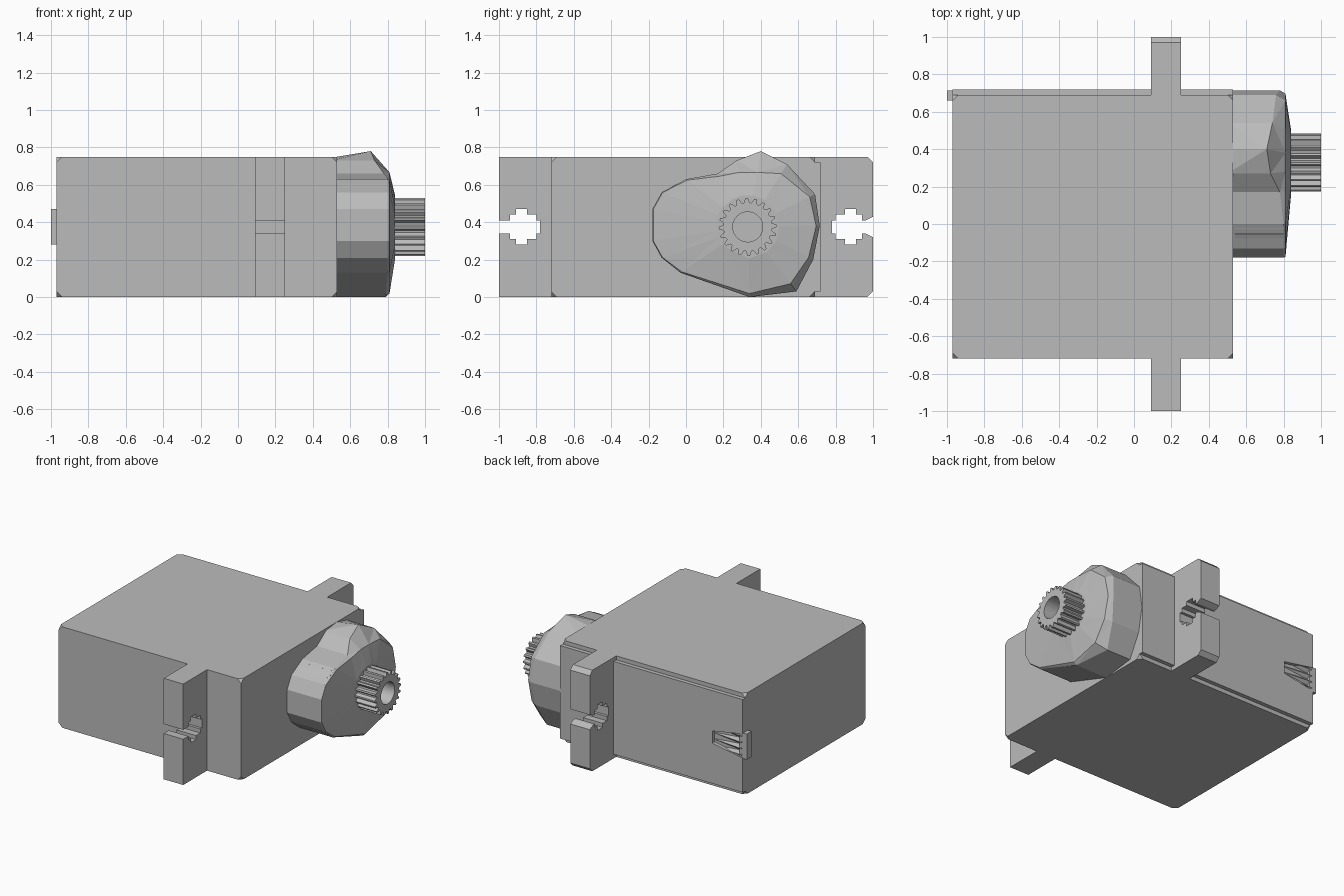
import bpy, bmesh
from math import cos, sin, pi, radians, hypot
from mathutils import Matrix, Vector

if "Cube" in bpy.data.objects:
    bpy.data.objects.remove(bpy.data.objects["Cube"], do_unlink=True)

grey = bpy.data.materials.new("light grey plastic")
grey.use_nodes = True
grey.diffuse_color = (0.5, 0.5, 0.5, 1)
grey.node_tree.nodes["Principled BSDF"].inputs["Base Color"].default_value = grey.diffuse_color


def finish(name, bm):
    bmesh.ops.recalc_face_normals(bm, faces=bm.faces[:])
    mesh = bpy.data.meshes.new(name)
    bm.to_mesh(mesh)
    bm.free()
    mesh.materials.append(grey)
    obj = bpy.data.objects.new(name, mesh)
    bpy.context.collection.objects.link(obj)
    return obj


def box(name, lo, hi, corner=0):
    lo, hi = Vector(lo), Vector(hi)
    bm = bmesh.new()
    bmesh.ops.create_cube(bm, size=1, matrix=Matrix.Translation((lo + hi) / 2)
                          @ Matrix.Diagonal((*(hi - lo), 1)))
    if corner:
        bmesh.ops.bevel(bm, geom=bm.verts[:], offset=corner, affect='VERTICES', segments=1)
    return finish(name, bm)


def loft(bm, rings):
    """Join successive rings of points and return their vertices."""
    rows = [[bm.verts.new(p) for p in ring] for ring in rings]
    for a, b in zip(rows, rows[1:]):
        for i in range(len(a)):
            j = (i + 1) % len(a)
            bm.faces.new((a[i], a[j], b[j], b[i]))
    return rows


def prism_x(name, profile, x0, x1):
    bm = bmesh.new()
    rows = loft(bm, [[(x, y, z) for y, z in profile] for x in (x0, x1)])
    for row in rows:
        bm.faces.new(row)
    return finish(name, bm)


# Case with nipped corners, and a slightly raised cover on the back
box("case", (-0.97, -0.72, 0), (0.53, 0.69, 0.75), corner=0.03)
cover = box("back_cover", (-0.97, 0.68, 0.03), (0.53, 0.72, 0.72))

# Tapered cable pocket in the cover
bm = bmesh.new()
rows = loft(bm, [[(-1.0, y, 0.28), (-0.72, y, 0.33), (-0.72, y, 0.42), (-1.0, y, 0.47)]
                 for y in (0.695, 0.75)])
for row in rows:
    bm.faces.new(row)
pocket = finish("cable_pocket_cutter", bm)
pocket.hide_render = True
pocket.hide_viewport = True
cut = cover.modifiers.new("pocket", 'BOOLEAN')
cut.object = pocket
cut.solver = 'EXACT'

# Cable stub and its pointed strands
box("cable_stub", (-1.0, 0.66, 0.28), (-0.94, 0.715, 0.47))
for i in range(4):
    z = 0.305 + i * 0.047
    bm = bmesh.new()
    bmesh.ops.create_cone(bm, segments=4, radius1=0.025, radius2=0.002, depth=0.24, cap_ends=True,
                          matrix=Matrix.Translation((-0.84, 0.695, z)) @ Matrix.Rotation(pi / 2, 4, 'Y'))
    finish(f"cable_strand_{i + 1}", bm)

# Mounting ears with stepped screw slots
lower_slot = [(0.94, 0.34), (0.94, 0.31), (0.91, 0.31), (0.91, 0.28), (0.85, 0.28),
              (0.85, 0.31), (0.80, 0.31), (0.80, 0.34), (0.78, 0.34)]
for side, name in ((1, "back_ear"), (-1, "front_ear")):
    edge = [(0.66, 0), (0.97, 0), (1, 0.03), (1, 0.32), (0.96, 0.34)] if side > 0 else \
           [(0.66, 0), (1, 0), (1, 0.34)]
    half = edge + lower_slot
    profile = half + [(y, 0.75 - z) for y, z in reversed(half)]
    prism_x(name, [(side * y, z) for y, z in profile], 0.09, 0.25)

# Faceted gearbox: y, z, shoulder x, rim scale about the shaft
CY, CZ = 0.33, 0.375
outline = [(-0.18, 0.30, 0.80, 0.99), (-0.13, 0.21, 0.80, 0.99), (-0.03, 0.13, 0.80, 0.98),
           (0.34, 0.0, 0.79, 0.95), (0.59, 0.03, 0.73, 0.88), (0.68, 0.20, 0.76, 0.93),
           (0.715, 0.38, 0.78, 0.95), (0.69, 0.55, 0.76, 0.92), (0.54, 0.71, 0.74, 0.85),
           (0.40, 0.78, 0.71, 0.72), (0.27, 0.73, 0.73, 0.82), (0.17, 0.66, 0.78, 0.95),
           (0.0, 0.63, 0.80, 0.98), (-0.13, 0.56, 0.80, 0.99), (-0.18, 0.47, 0.80, 0.99)]
base, shoulder, rim, collar = [], [], [], []
for y, z, xs, k in outline:
    dy, dz = y - CY, z - CZ
    r = hypot(dy, dz)
    base.append((0.5, y, min(z, 0.745)))
    shoulder.append((xs, y, z))
    rim.append((0.81, CY + dy * k, CZ + dz * k))
    collar.append((0.84, CY + dy / r * 0.17, CZ + dz / r * 0.17))
bm = bmesh.new()
rows = loft(bm, [base, shoulder, rim, collar])
bm.faces.new(rows[0])
bm.faces.new(rows[-1])
bmesh.ops.triangulate(bm, faces=bm.faces[:])
finish("gearbox", bm)

# Grip ridges around the narrow end of the gearbox
for sign in (-1, 1):
    for i in range(4):
        a = radians(30 + i * 14) * sign
        bm = bmesh.new()
        place = (Matrix.Translation((0.67, 0.07 - 0.24 * cos(a), 0.38 + 0.24 * sin(a)))
                 @ Matrix.Rotation(-a, 4, 'X') @ Matrix.Diagonal((0.26, 0.03, 0.03, 1)))
        bmesh.ops.create_cube(bm, size=1, matrix=place)
        finish(f"{'upper' if sign > 0 else 'lower'}_ridge_{i + 1}", bm)

# Toothed output shaft with a screw hole
TEETH = 20
COUNT = TEETH * 4


def circle(x, radius):
    return [(x, CY + radius(i) * cos(2 * pi * i / COUNT), CZ + radius(i) * sin(2 * pi * i / COUNT))
            for i in range(COUNT)]


def tooth(i):
    return 0.155 if i % 4 < 2 else 0.13


def bore(i):
    return 0.08


bm = bmesh.new()
rows = loft(bm, [circle(0.80, tooth), circle(1.0, tooth), circle(1.0, bore), circle(0.87, bore)])
bm.faces.new(rows[0])
bm.faces.new(rows[-1])
finish("output_shaft", bm)
